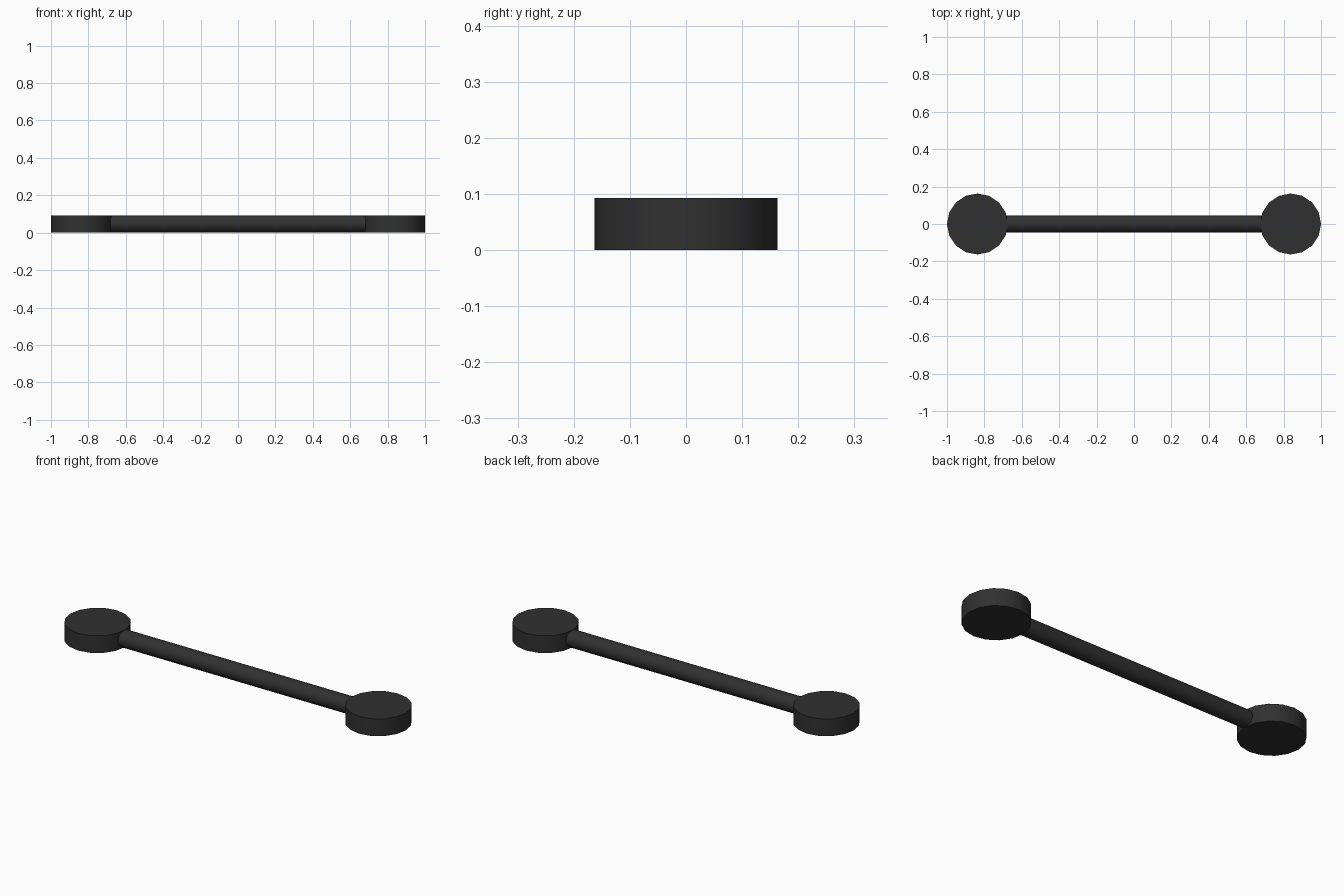
import bpy, math

if "Cube" in bpy.data.objects:
    bpy.data.objects.remove(bpy.data.objects["Cube"])

DISC_R, DISC_H = 0.163, 0.093
DISC_X = 1 - DISC_R
ROD_R = 0.0455

black = bpy.data.materials.new("black_plastic")
black.diffuse_color = (0.03, 0.03, 0.03, 1)
black.use_nodes = True
black.node_tree.nodes["Principled BSDF"].inputs["Base Color"].default_value = black.diffuse_color


def cylinder(name, radius, depth, location, sides, rotation=(0, 0, 0)):
    bpy.ops.mesh.primitive_cylinder_add(vertices=sides, radius=radius, depth=depth,
                                        location=location, rotation=rotation)
    obj = bpy.context.object
    obj.name = name
    obj.data.materials.append(black)
    bpy.ops.object.shade_smooth_by_angle(angle=math.radians(35))
    return obj


# Flat round discs at both ends
for side, name in ((-1, "left_disc"), (1, "right_disc")):
    cylinder(name, DISC_R, DISC_H, (side * DISC_X, 0, DISC_H / 2), 16)

# Connecting rod, ends hidden just inside the discs
cylinder("connecting_rod", ROD_R, 2 * (DISC_X - DISC_R + 0.03),
         (0, 0, DISC_H / 2), 16, (0, math.pi / 2, 0))
